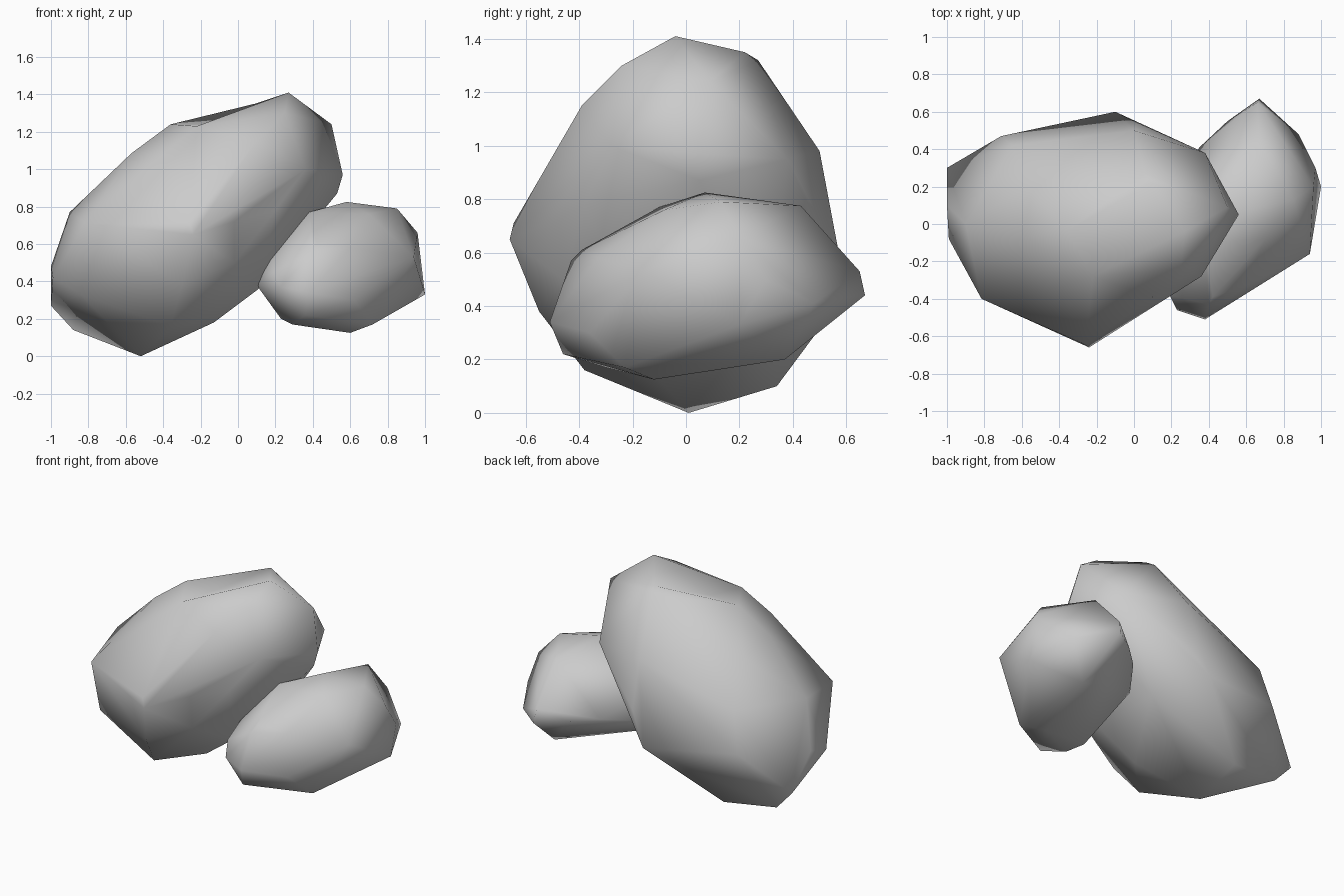
import bpy, bmesh
from mathutils import Vector
from mathutils.geometry import intersect_point_line


def edge_gap(edge, p):
    """Distance from a point to an edge, and how far along the edge it is."""
    a, b = (v.co for v in edge.verts)
    t = min(max(intersect_point_line(p, a, b)[1], 0.15), 0.85)
    return (a.lerp(b, t) - p).length, t


def rock(name, points, dents=()):
    """Faceted boulder: hull around a few extreme points, dented, shaded smooth."""
    bm = bmesh.new()
    for p in points:
        bm.verts.new(p)
    hull = bmesh.ops.convex_hull(bm, input=bm.verts[:])
    loose = {g for g in hull["geom_interior"] + hull["geom_unused"]
             if isinstance(g, bmesh.types.BMVert)}
    bmesh.ops.delete(bm, geom=list(loose), context='VERTS')
    # each dent pulls the nearest ridge inwards
    for d in dents:
        p = Vector(d)
        e = min(bm.edges, key=lambda k: edge_gap(k, p)[0])
        v = bmesh.utils.edge_split(e, e.verts[0], edge_gap(e, p)[1])[1]
        v.co = p
        bmesh.ops.triangulate(bm, faces=bm.faces[:])
    bmesh.ops.recalc_face_normals(bm, faces=bm.faces[:])
    for f in bm.faces:
        f.smooth = True
    me = bpy.data.meshes.new(name)
    bm.to_mesh(me)
    bm.free()
    ob = bpy.data.objects.new(name, me)
    bpy.context.collection.objects.link(ob)
    return ob


# large leaning boulder
rock("large_boulder", [
    (-1.0, .30, .27), (-1.0, .1, .48), (-.99, -.08, .42), (-.88, .29, .14),
    (-.90, 0, .77), (-.88, .34, .40), (-.815, -.40, .71), (-.84, -.27, .33),
    (-.71, .47, .52), (-.24, -.66, .65), (-.26, -.645, .71), (-.3, -.55, .38),
    (-.36, -.38, .16), (-.52, .01, 0), (-.52, .34, .10), (-.13, -.15, .18),
    (-.34, .36, .2), (.11, -.2, .36), (.11, .3, .37), (-.10, .60, .45),
    (.02, .54, .65), (0, .5, .98), (-.57, -.07, 1.085), (-.57, .2, 1.03),
    (-.36, -.04, 1.24), (-.22, -.28, 1.23), (-.4, -.34, 1.08), (-.33, .18, 1.15),
    (-.06, -.5, .94), (.1, -.39, 1.15), (.25, -.24, 1.3), (.27, -.04, 1.41),
    (.09, .22, 1.35), (.06, .27, 1.32), (.5, .09, 1.24), (.56, .05, .97),
    (.53, .05, .87), (.36, -.28, 1.0), (.2, -.38, .78), (.38, .38, .95),
    (-.02, -.46, .5), (-.65, .42, .78),
], dents=[(-.02, -.48, .72), (-.14, -.06, 1.24)])

# small boulder resting against it
rock("small_boulder", [
    (.38, -.51, .34), (.23, -.46, .37), (.19, -.38, .45), (.4, -.43, .57),
    (.62, -.36, .3), (.42, -.39, .61), (.10, -.2, .38), (.11, -.15, .45),
    (.16, -.07, .575), (.38, -.1, .77), (.58, .07, .825), (.85, .13, .79),
    (.67, .43, .775), (.96, .2, .66), (1.0, .2, .33), (.94, -.16, .53),
    (.97, .3, .5), (.67, .67, .44), (.66, .65, .53),
    (.5, .55, .45), (.88, .48, .41), (.6, -.12, .125), (.72, .37, .2),
    (.36, -.46, .22), (.29, -.3, .17), (.23, -.2, .2), (.72, -.23, .17),
    (.2, .2, .4), (.6, -.33, .58), (.7, -.08, .76), (.35, .41, .45),
])
